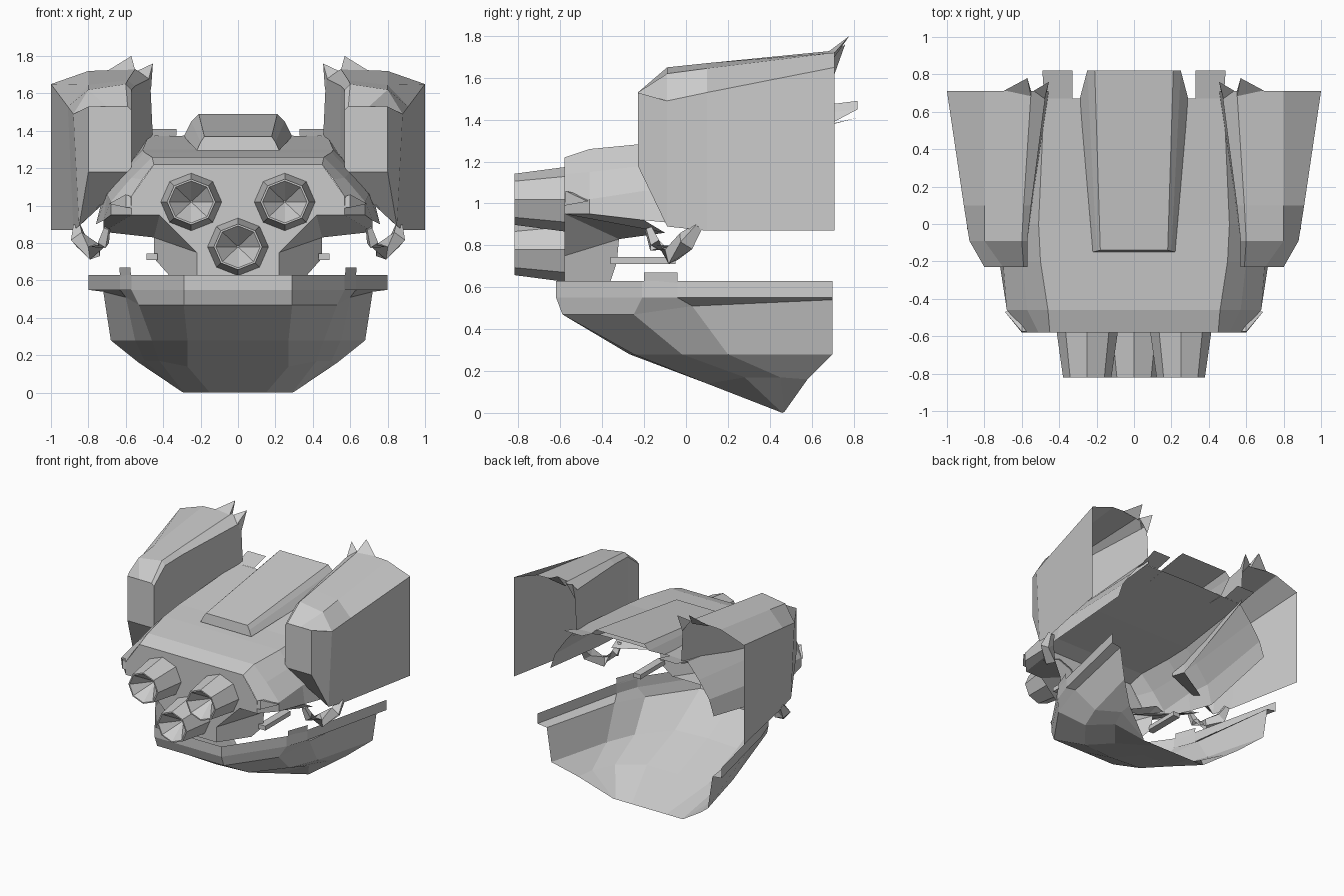
import bpy, bmesh, math
from mathutils import Vector


def mesh(name, verts, faces, mirror=True):
    me = bpy.data.meshes.new(name)
    me.from_pydata(verts, [], faces)
    bm = bmesh.new()
    bm.from_mesh(me)
    bmesh.ops.remove_doubles(bm, verts=bm.verts, dist=0.0005)
    bmesh.ops.recalc_face_normals(bm, faces=bm.faces)
    bm.to_mesh(me)
    bm.free()
    ob = bpy.data.objects.new(name, me)
    bpy.context.collection.objects.link(ob)
    if mirror:
        m = ob.modifiers.new("Mirror", 'MIRROR')
        m.merge_threshold = 0.001
    return ob


def loft(name, rings, closed=False, caps=False, mirror=True, extra=()):
    n = len(rings[0])
    verts = [p for r in rings for p in r]
    faces = list(extra)
    for i in range(len(rings) - 1):
        for j in range(n if closed else n - 1):
            k = (j + 1) % n
            faces.append((i*n + j, i*n + k, (i+1)*n + k, (i+1)*n + j))
    if caps:
        faces += [tuple(range(n)), tuple(range((len(rings)-1)*n, len(rings)*n))]
    return mesh(name, verts, faces, mirror)


def section(y, pts):
    return [(x, y, z) for x, z in pts]


def box(name, x0, x1, y0, y1, z0, z1):
    quad = [(x0, z0), (x1, z0), (x1, z1), (x0, z1)]
    return loft(name, [section(y0, quad), section(y1, quad)], True, True)


def barrel(name, cx, cz):
    # tapered octagonal tube with a conical hollow
    rings = []
    for y, r in ((-.57, .155), (-.82, .122), (-.82, .112), (-.68, .004)):
        rings.append([(cx + 1.06*r*math.cos(i*math.pi/4), y,
                       cz + r*math.sin(i*math.pi/4)) for i in range(8)])
    return loft(name, rings, True, False, False)


# Lower jaw: scoop open at the top and back
rim = [(0, -.62), (.29, -.62), (.57, -.21), (.63, -.04), (.80, .70)]
jaw = [
    [(x, y, .63) for x, y in rim],
    [(x, y, .55) for x, y in rim],
    [(0, -.59, .47), (.29, -.59, .47), (.53, -.25, .47), (.60, .03, .51), (.72, .70, .54)],
    [(0, -.27, .28), (.27, -.25, .28), (.46, -.02, .28), (.55, .20, .28), (.68, .70, .28)],
    [(0, .10, .14), (.27, .10, .14), (.42, .28, .17), (.50, .45, .17), (.53, .58, .16)],
    [(0, .46, 0), (.15, .46, 0), (.29, .46, 0), (.30, .47, .005), (.53, .58, .16)],
]
loft("jaw", jaw)
mesh("jaw_tab", [(.572, -.20, .62), (.63, -.04, .62), (.635, -.04, .67), (.575, -.20, .67)],
     [(0, 1, 2, 3)])

# Head shell: roof and side walls, open at the back
loft("head_shell", [
    section(-.58, [(0, 1.22), (.45, 1.22), (.51, 1.14), (.57, 1.05), (.57, .95)]),
    section(-.46, [(0, 1.26), (.46, 1.26), (.57, 1.15), (.68, 1.02), (.68, .95)]),
    section(-.20, [(0, 1.285), (.50, 1.285), (.60, 1.18), (.70, 1.06), (.72, .92)]),
    section(.0, [(0, 1.30), (.51, 1.30), (.61, 1.20), (.72, 1.06), (.76, .90)]),
    section(.67, [(0, 1.38), (.48, 1.37), (.58, 1.25), (.67, 1.12), (.71, 1.0)]),
])

# Face plate, underside of the cheeks and muzzle
mesh("face", [
    (0, -.58, 1.22), (.45, -.58, 1.22), (.57, -.58, 1.05), (.57, -.58, .95),
    (.42, -.58, .95), (.22, -.58, .75), (.22, -.58, .63), (0, -.58, .63),
    (.45, -.32, .83), (.72, -.10, .86), (.68, -.46, .95),
    (.45, -.33, .72), (.37, -.36, .63), (0, -.36, .63), (.72, -.20, .92)],
    [tuple(range(8)), (4, 5, 8), (4, 8, 9, 3), (3, 9, 14, 10),
     (5, 6, 12, 11, 8), (6, 7, 13, 12)])

# Cheek spikes
mesh("cheek_spike", [(.40, -.58, .98), (.60, -.575, 1.06), (.69, -.47, 1.01),
                     (.60, -.58, .99), (.60, -.45, 1.03)],
     [(0, 1, 3), (1, 2, 3), (0, 3, 4), (3, 2, 4), (1, 2, 4), (0, 1, 4)])

# Raised centre panel on the roof
loft("roof_panel", [
    [(0, -.15, 1.295), (.18, -.15, 1.295), (.22, -.15, 1.295), (.22, -.15, 1.295)],
    [(0, -.14, 1.37), (.18, -.14, 1.37), (.20, -.145, 1.34), (.22, -.15, 1.295)],
    [(0, .82, 1.49), (.21, .82, 1.49), (.25, .82, 1.45), (.29, .67, 1.37)],
])

# Roof tabs: flat extensions behind the roof
mesh("roof_tab", [(.33, .67, 1.375), (.48, .67, 1.37), (.49, .82, 1.41), (.33, .82, 1.41)],
     [(0, 1, 2, 3)])

# Eye and nose barrels
barrel("left_eye", -.25, 1.02)
barrel("right_eye", .25, 1.02)
barrel("nose", 0, .78)

# Big side pods: hollow hoods, open at the back and underneath
loft("side_pod", [
    section(-.23, [(.57, 1.18), (.57, 1.51), (.59, 1.53), (.70, 1.53), (.80, 1.53), (.80, 1.18)]),
    section(-.09, [(.57, 1.15), (.57, 1.62), (.60, 1.65), (.80, 1.62), (.88, 1.49), (.85, .89)]),
    section(.10, [(.545, 1.20), (.55, 1.64), (.59, 1.67), (.80, 1.645), (.91, 1.53), (.88, .87)]),
    section(.71, [(.455, 1.36), (.47, 1.68), (.55, 1.73), (.80, 1.72), (1.0, 1.65), (1.0, .87)]),
], extra=[(0, 1, 2, 3, 4, 5), (0, 5, 11, 6)])


# Pointed tips at the top rear of the pods
def tip(name, a, b, c, apex):
    mesh(name, [a, b, c, apex], [(0, 1, 3), (1, 2, 3), (2, 0, 3)])


tip("upper_tip", (.55, .68, 1.725), (.70, .71, 1.72), (.55, .71, 1.70), (.57, .78, 1.80))
tip("inner_tip", (.48, .66, 1.67), (.54, .71, 1.72), (.465, .71, 1.62), (.455, .76, 1.76))

# Jaw hinge hooks: bent tapered bars
path = [((.86, .06, .89), .025), ((.85, .0, .82), .05), ((.77, -.07, .755), .05),
        ((.72, -.15, .80), .035), ((.70, -.18, .88), .02)]
rings = []
for i, (p, r) in enumerate(path):
    t = Vector(path[min(i+1, 4)][0]) - Vector(path[max(i-1, 0)][0])
    u = t.cross(Vector((.6, 1, 0))).normalized()
    v = t.cross(u).normalized()
    rings.append([tuple(Vector(p) + r*(math.cos(a)*u + math.sin(a)*v))
                  for a in (0, math.pi/2, math.pi, 3*math.pi/2)])
loft("hinge_hook", rings, True, True)

# Thin hinge bars beside the muzzle
box("hinge_bar", .43, .49, -.36, -.05, .71, .745)
